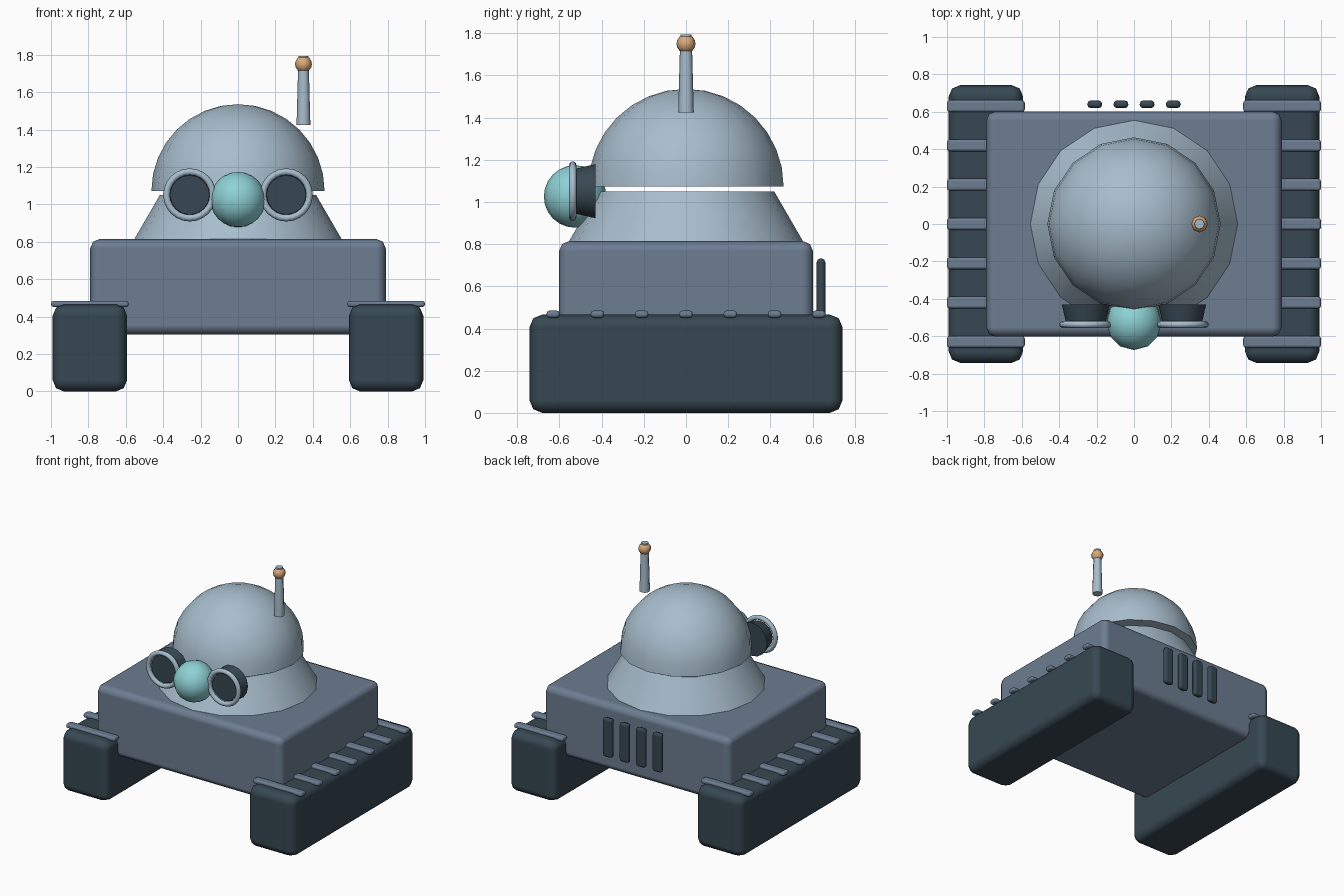
import bpy
import bmesh
from math import radians
from mathutils import Matrix, Vector

cube = bpy.data.objects.get("Cube")
if cube:
    bpy.data.objects.remove(cube, do_unlink=True)


def material(name, rgb):
    mat = bpy.data.materials.new(name)
    mat.use_nodes = True
    mat.diffuse_color = (*rgb, 1)
    mat.node_tree.nodes["Principled BSDF"].inputs["Base Color"].default_value = (*rgb, 1)
    return mat


SLATE = material("slate blue", (0.15, 0.205, 0.285))
PALE = material("pale steel", (0.39, 0.51, 0.61))
DARK = material("dark rubber", (0.038, 0.064, 0.085))
TEAL = material("teal", (0.27, 0.64, 0.67))
COPPER = material("copper", (0.70, 0.40, 0.19))


def finish(name, mat, bm, angle=40):
    """Turn a bmesh into a shaded, coloured object."""
    bmesh.ops.recalc_face_normals(bm, faces=bm.faces)
    mesh = bpy.data.meshes.new(name)
    bm.to_mesh(mesh)
    bm.free()
    mesh.materials.append(mat)
    obj = bpy.data.objects.new(name, mesh)
    bpy.context.collection.objects.link(obj)
    bpy.ops.object.select_all(action="DESELECT")
    obj.select_set(True)
    bpy.context.view_layer.objects.active = obj
    bpy.ops.object.shade_smooth_by_angle(angle=radians(angle))
    return obj


def rounded_box(name, mat, centre, size, bevel):
    bm = bmesh.new()
    bmesh.ops.create_cube(bm, size=1, matrix=Matrix.Translation(centre) @ Matrix.Diagonal((*size, 1)))
    obj = finish(name, mat, bm)
    mod = obj.modifiers.new("rounded edges", "BEVEL")
    mod.width = bevel
    mod.segments = 2
    mod.harden_normals = True
    for poly in obj.data.polygons:
        poly.use_smooth = True
    return obj


def cone(name, mat, centre, r1, r2, depth, sides, turn=Matrix()):
    bm = bmesh.new()
    bmesh.ops.create_cone(bm, cap_ends=True, segments=sides, radius1=r1, radius2=r2,
                          depth=depth, matrix=Matrix.Translation(centre) @ turn)
    return finish(name, mat, bm, 50)


def ball(name, mat, centre, radius, sides, rings, half=False):
    bm = bmesh.new()
    bmesh.ops.create_uvsphere(bm, u_segments=sides, v_segments=rings, radius=radius)
    if half:
        cut = bmesh.ops.bisect_plane(bm, geom=bm.verts[:] + bm.edges[:] + bm.faces[:],
                                     plane_co=(0, 0, 0), plane_no=(0, 0, 1), clear_inner=True)
        bmesh.ops.holes_fill(bm, edges=[e for e in bm.edges if e.is_boundary])
    bmesh.ops.translate(bm, verts=bm.verts, vec=Vector(centre))
    return finish(name, mat, bm, 60)


# Hull, collar and domed head
rounded_box("hull", SLATE, (0, 0, 0.56), (1.58, 1.205, 0.51), 0.05)
cone("neck_collar", PALE, (0, 0, 0.93), 0.557, 0.418, 0.24, 16)
ball("head_dome", PALE, (0, 0, 1.073), 0.463, 16, 16, half=True)

# Nose
ball("nose", TEAL, (0, -0.526, 1.026), 0.148, 12, 12)

# Tracks with tread bars, and eyes with rims
BACKWARD = Matrix.Rotation(radians(-90), 4, "X")
for side, s in (("left", 1), ("right", -1)):
    rounded_box(f"{side}_track", DARK, (s * 0.792, 0, 0.233), (0.397, 1.484, 0.466), 0.06)
    for i in range(7):
        rounded_box(f"{side}_tread_bar_{i + 1}", SLATE, (s * 0.792, (i - 3) * 0.21, 0.468),
                    (0.416, 0.064, 0.034), 0.015)
    eye = Vector((s * 0.258, -0.48, 1.051))
    cone(f"{side}_eye_cup", DARK, eye, 0.105, 0.128, 0.1, 16, BACKWARD)
    bpy.ops.mesh.primitive_torus_add(location=eye + Vector((0, -0.057, 0)),
                                     rotation=(radians(90), 0, 0), major_segments=24,
                                     minor_segments=8, major_radius=0.124, minor_radius=0.018)
    rim = bpy.context.object
    rim.name = f"{side}_eye_rim"
    rim.data.materials.append(PALE)
    bpy.ops.object.shade_smooth()

# Rear vents
for i in range(4):
    rounded_box(f"rear_vent_{i + 1}", DARK, ((i - 1.5) * 0.14, 0.64, 0.583),
                (0.08, 0.042, 0.3), 0.02)

# Antenna with its ball
cone("antenna_rod", PALE, (0.35, 0, 1.61), 0.037, 0.027, 0.37, 8)
ball("antenna_ball", COPPER, (0.35, 0, 1.75), 0.045, 8, 8)
